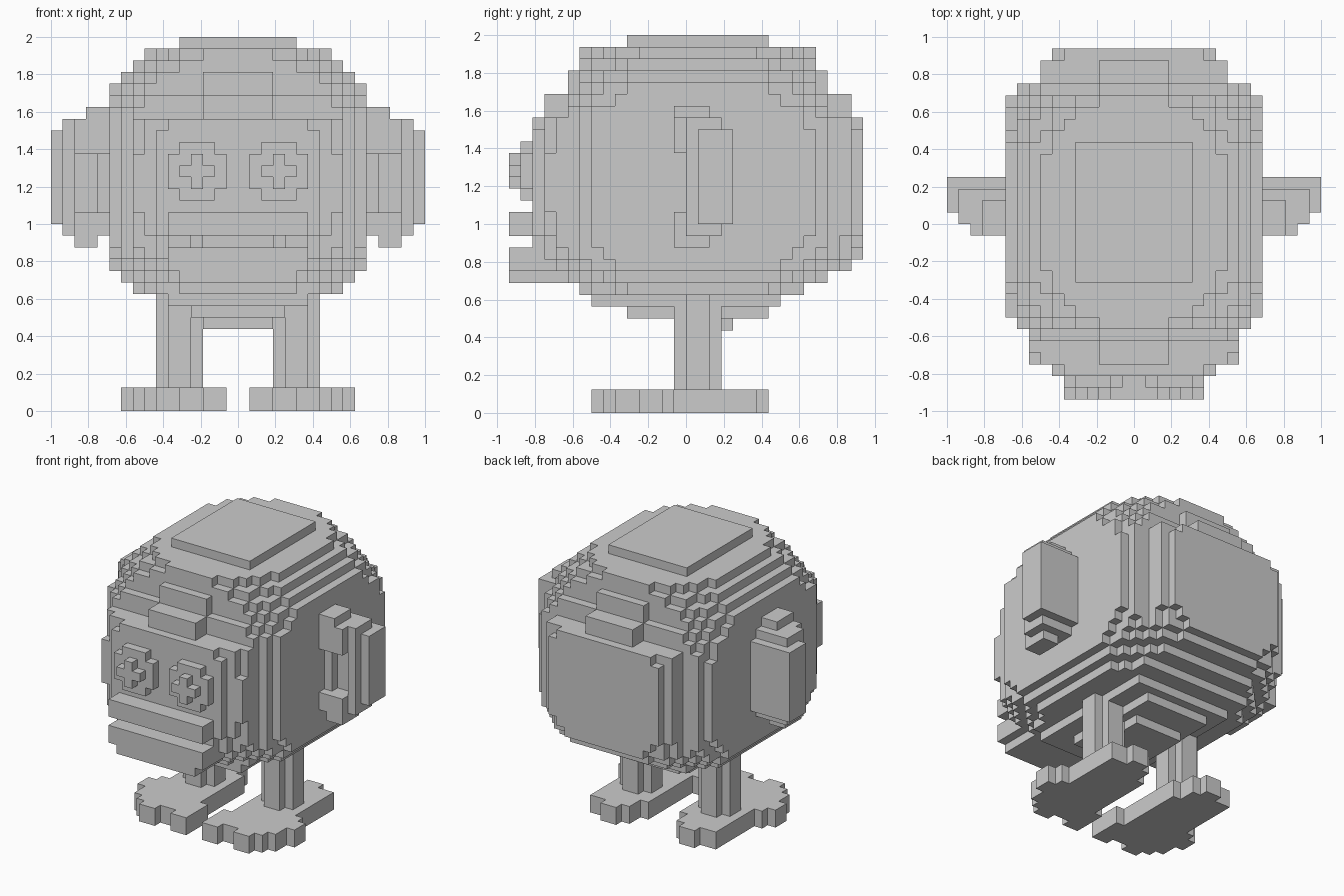
import bpy, bmesh

if "Cube" in bpy.data.objects:
    bpy.data.objects.remove(bpy.data.objects["Cube"])

V = 1 / 16  # size of one block

mat = bpy.data.materials.new("plain_grey")
mat.diffuse_color = (0.6, 0.6, 0.6, 1)
mat.use_nodes = True
mat.node_tree.nodes["Principled BSDF"].inputs["Base Color"].default_value = mat.diffuse_color


def box(x0, x1, y0, y1, z0, z1):
    return {(x, y, z) for x in range(x0, x1) for y in range(y0, y1) for z in range(z0, z1)}


def mirror(cells):
    return {(-1 - x, y, z) for x, y, z in cells}


def lookup(steps, v):
    """First value whose upper limit lies above v."""
    return next(val for limit, val in steps if v < limit)


# rounded body: an ellipsoid trimmed by stepped outlines, squarer below
HALF_BY_Z = [(11, 9), (12, 10), (28, 11), (29, 10), (30, 9), (31, 8), (32, 5)]
DEPTH_BY_Z = [(11, (-9, 10)), (12, (-10, 12)), (13, (-12, 14)), (25, (-13, 15)),
              (27, (-10, 12)), (31, (-9, 11)), (32, (-5, 7))]
HALF_BY_Y = [(-12, 7), (-9, 9), (-8, 10), (11, 11), (12, 10), (14, 8), (15, 7)]


def in_body(x, y, z):
    cx, cy, cz = abs(x + 0.5), y + 0.5, z + 0.5
    lo, hi = lookup(DEPTH_BY_Z, z)
    if not lo < cy < hi or cx > lookup(HALF_BY_Z, z) or cx > lookup(HALF_BY_Y, y):
        return False
    dz = cz - 20.5
    rise = (dz / 12.8) ** 2 if dz > 0 else (-dz / 12.6) ** 3
    return (cx / 14) ** 2 + ((cy - 1) / 16) ** 2 + rise < 1


body = {c for c in box(-11, 11, -13, 15, 10, 32) if in_body(*c)}

# mouth slot between the lips
body -= box(-3, 3, -13, -11, 14, 15) | box(-4, 4, -13, -12, 14, 15)

# stepped blocks above the face and at the back of the head
brow = box(-3, 3, -12, -6, 25, 27) | box(-3, 3, -10, -5, 27, 29)
back_ridge = box(-3, 3, 8, 14, 25, 27) | box(-3, 3, 7, 12, 27, 29)

# belly steps under the body
belly = box(-6, 6, -8, 8, 9, 10) | box(-4, 4, -5, 7, 8, 9) | box(-3, 3, -1, 4, 7, 8)

# lips
upper_lip = box(-6, 6, -15, -11, 15, 17)
lower_lip = box(-6, 6, -15, -10, 12, 14) | box(-5, 5, -15, -9, 11, 12)

# eye: disc with a raised cross
eye = {c for c in box(1, 6, -14, -12, 18, 23)
       if not (c[0] in (1, 5) and c[2] in (18, 22))}
eye |= box(2, 5, -15, -14, 20, 21) | box(3, 4, -15, -14, 19, 22)

# ear: curved shell, hollow at the front
EAR_X = [(15, (12, 14)), (16, (11, 15)), (24, (11, 16)), (25, (11, 15)), (26, (11, 13))]
EAR_BACK = [(15, 2), (16, 3), (24, 4), (25, 3), (26, 2)]
ear = set()
for z in range(14, 26):
    x0, x1 = lookup(EAR_X, z)
    for x in range(x0, x1):
        front = {15: 1, 14: 0}.get(x, -1)
        if 17 <= z < 22:
            front = 1 if 12 <= x < 14 else max(front, 0)
        ear |= box(x, x + 1, front, lookup(EAR_BACK, z), z, z + 1)

# leg: square post without its corners
leg = {c for c in box(3, 7, -1, 3, 2, 10)
       if not (c[0] in (3, 6) and c[1] in (-1, 2))}

# foot: wide toes, narrow heel
foot = set()
for y0, y1, x0, x1 in [(-7, -5, 1, 8), (-5, -4, 1, 9), (-4, -2, 2, 10), (-2, -1, 2, 9),
                       (-1, 4, 2, 8), (4, 6, 3, 8), (6, 7, 4, 6)]:
    foot |= box(x0, x1, y0, y1, 0, 2)
foot |= box(1, 3, -8, -7, 0, 2) | box(5, 7, -8, -7, 0, 2) | box(8, 9, -6, -5, 0, 2)

parts = {"body": body, "brow": brow, "back_ridge": back_ridge, "belly": belly,
         "upper_lip": upper_lip, "lower_lip": lower_lip}
for name, cells in (("eye", eye), ("ear", ear), ("leg", leg), ("foot", foot)):
    parts["right_" + name] = cells
    parts["left_" + name] = mirror(cells)
solid = set().union(*parts.values())

# outward direction and its four corners for each block side
SIDES = {
    (1, 0, 0): [(1, 0, 0), (1, 1, 0), (1, 1, 1), (1, 0, 1)],
    (-1, 0, 0): [(0, 0, 0), (0, 0, 1), (0, 1, 1), (0, 1, 0)],
    (0, 1, 0): [(0, 1, 0), (0, 1, 1), (1, 1, 1), (1, 1, 0)],
    (0, -1, 0): [(0, 0, 0), (1, 0, 0), (1, 0, 1), (0, 0, 1)],
    (0, 0, 1): [(0, 0, 1), (1, 0, 1), (1, 1, 1), (0, 1, 1)],
    (0, 0, -1): [(0, 0, 0), (0, 1, 0), (1, 1, 0), (1, 0, 0)],
}


def build(name, cells):
    """Mesh of the exposed block sides."""
    bm = bmesh.new()
    verts = {}
    for x, y, z in sorted(cells):
        for (dx, dy, dz), corners in SIDES.items():
            if (x + dx, y + dy, z + dz) in solid:
                continue
            face = []
            for a, b, c in corners:
                key = (x + a, y + b, z + c)
                if key not in verts:
                    verts[key] = bm.verts.new([k * V for k in key])
                face.append(verts[key])
            bm.faces.new(face)
    mesh = bpy.data.meshes.new(name)
    bm.to_mesh(mesh)
    bm.free()
    mesh.materials.append(mat)
    bpy.context.collection.objects.link(bpy.data.objects.new(name, mesh))


used = set()
for name, cells in parts.items():
    build(name, cells - used)
    used |= cells
